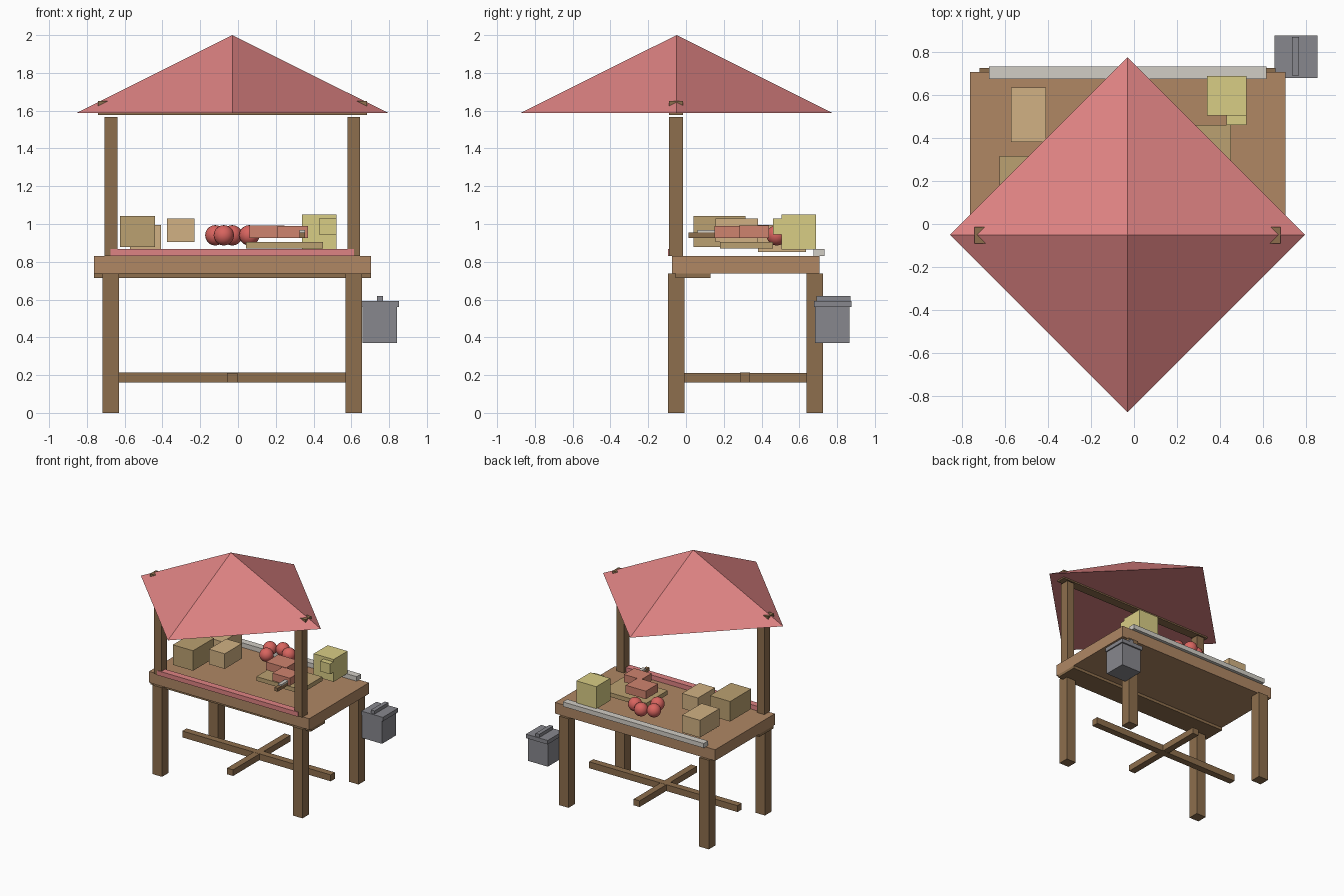
import bpy, math

if "Cube" in bpy.data.objects:
    bpy.data.objects.remove(bpy.data.objects["Cube"])

def material(name, r, g, b):
    m = bpy.data.materials.new(name)
    m.diffuse_color = [(c / 255) ** 2.2 for c in (r, g, b)] + [1]
    m.use_nodes = True
    m.node_tree.nodes["Principled BSDF"].inputs["Base Color"].default_value = m.diffuse_color
    return m

WOOD = material("dark_wood", 140, 110, 78)
TOP = material("table_wood", 174, 134, 100)
RED = material("red_cloth", 222, 130, 130)
TAN = material("crate_tan", 186, 160, 112)
TAN2 = material("crate_light", 208, 176, 130)
YEL = material("yellow", 216, 204, 132)
MEAT = material("meat", 205, 130, 110)
TOMATO = material("tomato", 215, 100, 95)
METAL = material("metal", 134, 134, 140)
PALE = material("pale_metal", 208, 204, 196)

def finish(name, mat):
    ob = bpy.context.object
    ob.name = name
    ob.data.materials.append(mat)
    return ob

def box(name, mat, x, y, z):
    """Box from (min, max) spans on each axis."""
    spans = (x, y, z)
    bpy.ops.mesh.primitive_cube_add(size=1, location=[(a + b) / 2 for a, b in spans])
    bpy.context.object.scale = [b - a for a, b in spans]
    return finish(name, mat)

CX = -0.03

# legs, front posts
for side, s in (("left", -1), ("right", 1)):
    lx = CX + s * 0.643
    for end, y in (("front", -0.052), ("back", 0.682)):
        box(f"{end}_{side}_leg", WOOD, (lx - .044, lx + .044), (y - .043, y + .043), (0, .737))
    px = CX + s * 0.643
    box(f"{side}_post", WOOD, (px - .034, px + .034), (-.089, -.016), (.83, 1.567))

# table top, front board, crossed stretchers
box("table_top", TOP, (-.762, .705), (-.075, .707), (.738, .83))
box("under_board", WOOD, (-.762, .705), (-.055, .13), (.715, .738))
box("long_stretcher", WOOD, (-.71, .65), (.285, .34), (.16, .213))
box("cross_stretcher", WOOD, (-.058, -.003), (-.06, .69), (.161, .212))

# front and back edge strips
box("front_cloth_strip", RED, (-.675, .615), (-.095, -.04), (.83, .868))
box("back_strip", PALE, (-.675, .615), (.675, .732), (.83, .868))

# canopy and its beam
box("canopy_beam", WOOD, (-.742, .682), (-.09, -.015), (1.576, 1.65))
bpy.ops.mesh.primitive_cone_add(vertices=4, radius1=.825, radius2=0, depth=.412,
                                location=(CX, -.05, 1.794))
finish("canopy", RED)

# crates
box("left_crate", TAN, (-.625, -.44), (.04, .315), (.877, 1.043))
box("back_crate", TAN2, (-.572, -.408), (.38, .635), (.852, .995))
box("small_crate", TAN2, (-.375, -.23), (.155, .38), (.905, 1.03))

# yellow block with front piece
box("yellow_block", YEL, (.34, .522), (.505, .688), (.865, 1.05))
box("yellow_piece", YEL, (.43, .522), (.46, .505), (.945, 1.03))

# board, meat and knife
box("cutting_board", TAN, (.042, .45), (.18, .46), (.87, .905))
box("meat_back", MEAT, (.06, .245), (.28, .44), (.927, .993))
box("meat_front", MEAT, (.21, .37), (.15, .285), (.927, .99))
box("knife_handle", WOOD, (.325, .355), (.012, .16), (.927, .955))
box("knife_blade", PALE, (.325, .355), (.06, .16), (.955, .967))

# tomatoes
for i, (x, y) in enumerate([(-.12, .59), (-.075, .48), (-.03, .63), (.06, .58)]):
    bpy.ops.mesh.primitive_uv_sphere_add(segments=16, ring_count=10, radius=.054,
                                         location=(x, y, .94))
    bpy.ops.object.shade_smooth()
    finish(f"tomato_{i + 1}", TOMATO)

# lidded bin
box("bin_body", METAL, (.66, .842), (.682, .865), (.37, .565))
box("bin_lid", METAL, (.654, .852), (.678, .877), (.56, .593))
box("bin_handle", METAL, (.735, .768), (.69, .87), (.593, .62))
